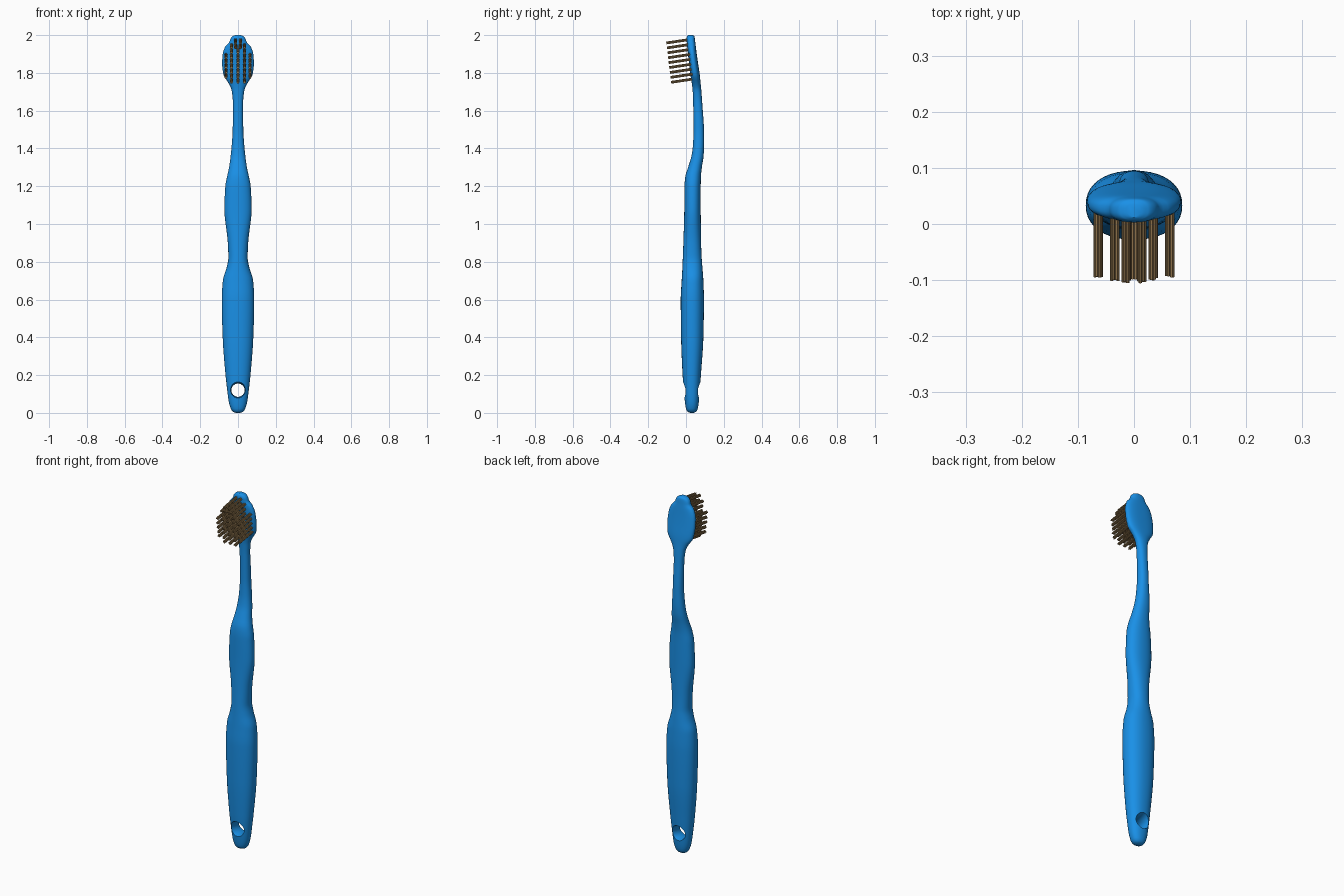
import bpy, bmesh, math, random
from mathutils import Vector

if "Cube" in bpy.data.objects:
    bpy.data.objects.remove(bpy.data.objects["Cube"])

random.seed(4)


def material(name, color):
    m = bpy.data.materials.new(name)
    m.diffuse_color = color
    m.use_nodes = True
    m.node_tree.nodes["Principled BSDF"].inputs["Base Color"].default_value = m.diffuse_color
    return m


def make_object(name, bm, mat=None):
    bmesh.ops.recalc_face_normals(bm, faces=bm.faces)
    me = bpy.data.meshes.new(name)
    bm.to_mesh(me)
    bm.free()
    ob = bpy.data.objects.new(name, me)
    bpy.context.collection.objects.link(ob)
    if mat:
        me.materials.append(mat)
    return ob


blue = material("blue_plastic", (0.01, 0.28, 0.80, 1))
tan = material("bristle_tan", (0.30, 0.19, 0.08, 1))

# Body stations: height, half width, front y, back y
STATIONS = [
    (0.000, 0.012, 0.022, 0.040), (0.006, 0.026, 0.009, 0.053),
    (0.022, 0.038, 0.000, 0.062), (0.060, 0.049, -0.006, 0.068),
    (0.120, 0.057, -0.012, 0.073), (0.200, 0.066, -0.018, 0.079),
    (0.400, 0.081, -0.026, 0.092), (0.600, 0.086, -0.028, 0.095),
    (0.700, 0.080, -0.023, 0.092), (0.770, 0.060, -0.019, 0.087),
    (0.820, 0.051, -0.017, 0.083), (0.900, 0.054, -0.014, 0.080),
    (1.080, 0.072, -0.009, 0.078), (1.200, 0.067, -0.008, 0.078),
    (1.250, 0.058, -0.004, 0.079), (1.300, 0.047, 0.011, 0.084),
    (1.360, 0.039, 0.029, 0.093), (1.420, 0.033, 0.037, 0.096),
    (1.500, 0.028, 0.040, 0.095), (1.640, 0.027, 0.038, 0.086),
    (1.710, 0.034, 0.035, 0.081), (1.750, 0.053, 0.030, 0.077),
    (1.790, 0.077, 0.023, 0.073), (1.850, 0.084, 0.016, 0.064),
    (1.900, 0.081, 0.010, 0.057), (1.940, 0.067, 0.006, 0.052),
    (1.963, 0.046, 0.004, 0.049), (1.980, 0.040, 0.003, 0.047),
    (1.994, 0.029, 0.006, 0.044), (2.000, 0.014, 0.012, 0.036),
]


def slope(i, k):
    # limited slope so the profile never overshoots its stations
    if i in (0, len(STATIONS) - 1):
        a, b = (STATIONS[0], STATIONS[1]) if i == 0 else (STATIONS[-2], STATIONS[-1])
        return (b[k] - a[k]) / (b[0] - a[0])
    a, b, c = STATIONS[i - 1:i + 2]
    s, t = (b[k] - a[k]) / (b[0] - a[0]), (c[k] - b[k]) / (c[0] - b[0])
    return 0 if s * t <= 0 else 2 * s * t / (s + t)


def profile():
    out = []
    for i in range(len(STATIONS) - 1):
        a, b = STATIONS[i], STATIONS[i + 1]
        h = b[0] - a[0]
        n = max(3, round(h / 0.015))
        for j in range(n):
            t = j / n
            row = [a[0] + h * t]
            for k in (1, 2, 3):
                row.append((2*t**3 - 3*t*t + 1) * a[k] + (t**3 - 2*t*t + t) * h * slope(i, k)
                           + (3*t*t - 2*t**3) * b[k] + (t**3 - t*t) * h * slope(i + 1, k))
            out.append(row)
    return out + [list(STATIONS[-1])]


def spow(v, e):
    return math.copysign(abs(v) ** e, v)


# Handle, neck and head as one loft
SIDES = 40
bm = bmesh.new()
rings = []
for z, w, yf, yb in profile():
    e = 0.8 if z > 1.76 else 0.9
    cy, d = (yf + yb) / 2, (yb - yf) / 2
    rings.append([bm.verts.new((w * spow(math.cos(a), e), cy + d * spow(math.sin(a), e), z))
                  for a in (2 * math.pi * k / SIDES for k in range(SIDES))])
for r, s in zip(rings, rings[1:]):
    for k in range(SIDES):
        m = (k + 1) % SIDES
        bm.faces.new((r[k], r[m], s[m], s[k]))
bm.faces.new(rings[0])
bm.faces.new(rings[-1])
body = make_object("handle_and_head", bm, blue)

# Flared hanging hole, cut front to back
bm = bmesh.new()
cut = []
for y, r in ((-0.06, 0.056), (-0.012, 0.043), (0.005, 0.037), (0.03, 0.035),
             (0.055, 0.037), (0.073, 0.043), (0.12, 0.056)):
    cut.append([bm.verts.new((r * math.cos(a), y, 0.12 + r * math.sin(a)))
                for a in (2 * math.pi * k / 32 for k in range(32))])
for r, s in zip(cut, cut[1:]):
    for k in range(32):
        m = (k + 1) % 32
        bm.faces.new((r[k], r[m], s[m], s[k]))
bm.faces.new(cut[0])
bm.faces.new(cut[-1])
cutter = make_object("hole_cutter", bm)
cutter.hide_render = True
mod = body.modifiers.new("hanging_hole", 'BOOLEAN')
mod.operation, mod.solver, mod.object = 'DIFFERENCE', 'EXACT', cutter
bpy.context.view_layer.objects.active = body
body.select_set(True)
bpy.ops.object.modifier_apply(modifier=mod.name)
bpy.ops.object.shade_smooth_by_angle(angle=math.radians(40))
bpy.data.objects.remove(cutter)

# Bristle tufts: bundles of thin strands, tilted square to the head face
AXIS = Vector((0, -1, -0.15)).normalized()
UP = Vector((0, -0.15, 1)).normalized()


def strand(bm, base, length, r):
    tip = base + AXIS * length
    ends = [[bm.verts.new(p + Vector((r * math.cos(a), 0, 0)) + UP * (r * math.sin(a)))
             for a in (math.pi * k / 3 for k in range(6))] for p in (base, tip)]
    for k in range(6):
        m = (k + 1) % 6
        bm.faces.new((ends[0][k], ends[0][m], ends[1][m], ends[1][k]))
    bm.faces.new(ends[0])
    bm.faces.new(ends[1])


def tuft(bm, x, z):
    y = 0.028 - (z - 1.765) * 0.125
    spots = [(0, 0)] + [(0.0055 * math.cos(k * math.pi / 3), 0.0055 * math.sin(k * math.pi / 3))
                        for k in range(6)]
    for dx, dz in spots:
        base = Vector((x + dx, y + 0.012, z)) + UP * dz
        strand(bm, base, 0.117 + random.uniform(-0.003, 0.003), 0.0029)


bm = bmesh.new()
ROWS = [1.768 + 0.026 * i for i in range(9)]
for i, z in enumerate(ROWS):
    if i < 7:
        xs = [-0.034, 0, 0.034]
    else:
        xs = [-0.034, -0.012, 0.012, 0.034] if i == 7 else [-0.014, 0.014]
    if 1 <= i <= 5:
        xs += [-0.064, 0.064]
    for x in xs:
        tuft(bm, x, z)
make_object("bristles", bm, tan)
